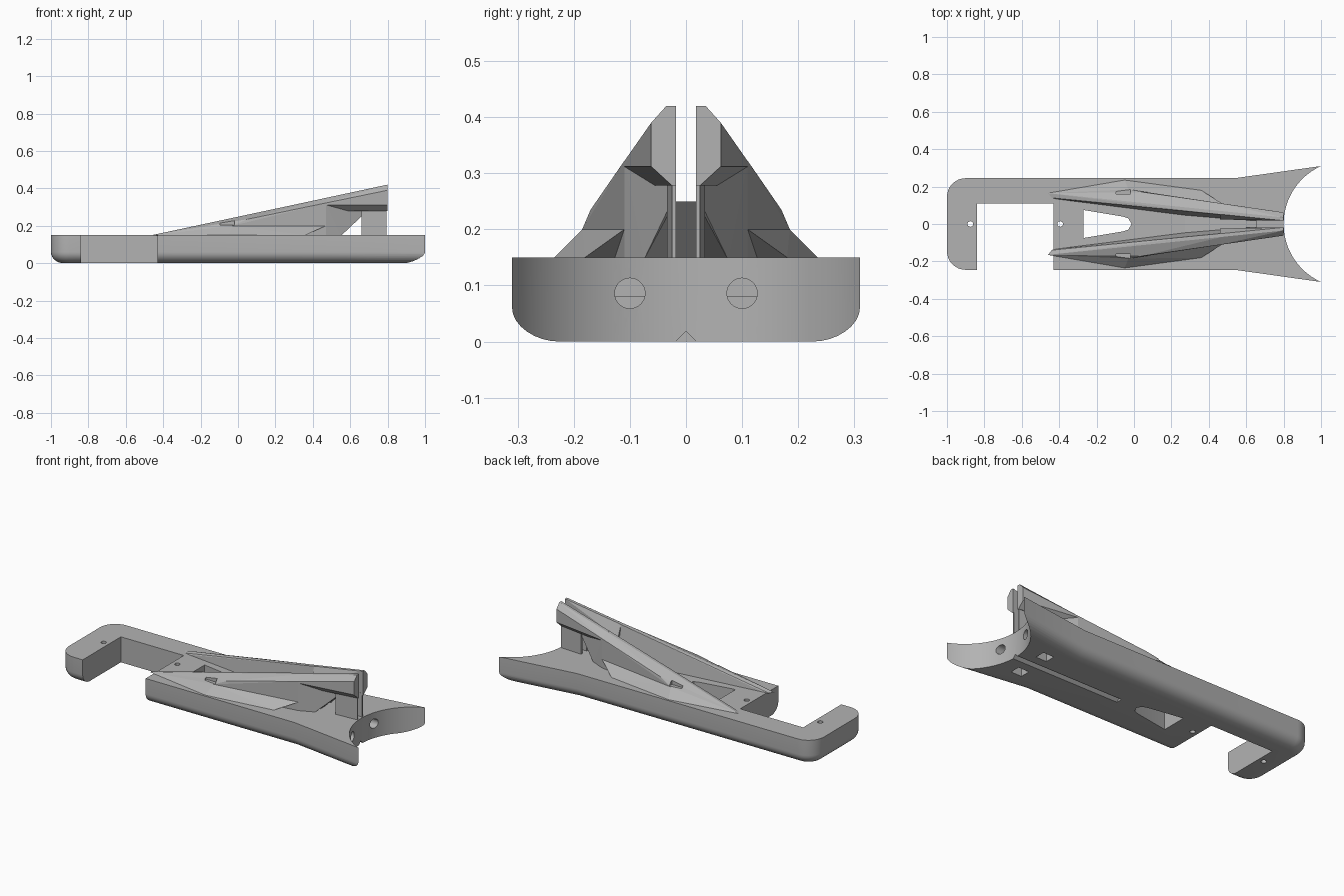
import bpy, bmesh, math
from mathutils import Vector

old = bpy.data.objects.get("Cube")
if old:
    bpy.data.objects.remove(old, do_unlink=True)

grey = bpy.data.materials.new("plain grey")
grey.use_nodes = True
colour = (0.45, 0.45, 0.45, 1)
grey.diffuse_color = colour
grey.node_tree.nodes["Principled BSDF"].inputs["Base Color"].default_value = colour

TOP = 0.15  # top of the base plate


def add_object(name, bm):
    bmesh.ops.recalc_face_normals(bm, faces=bm.faces)
    mesh = bpy.data.meshes.new(name)
    bm.to_mesh(mesh)
    bm.free()
    mesh.materials.append(grey)
    ob = bpy.data.objects.new(name, mesh)
    bpy.context.collection.objects.link(ob)
    return ob


def hull(name, points, side=1):
    bm = bmesh.new()
    for x, y, z in points:
        bm.verts.new((x, y * side, z))
    out = bmesh.ops.convex_hull(bm, input=bm.verts)
    loose = {v for v in out["geom_interior"] + out["geom_unused"]
             if isinstance(v, bmesh.types.BMVert)}
    bmesh.ops.delete(bm, geom=list(loose), context="VERTS")
    bmesh.ops.dissolve_limit(bm, angle_limit=0.01, verts=bm.verts, edges=bm.edges)
    return add_object(name, bm)


def loft(name, rings):
    bm = bmesh.new()
    loops = [[bm.verts.new(p) for p in ring] for ring in rings]
    for a, b in zip(loops, loops[1:]):
        for i in range(len(a)):
            j = (i + 1) % len(a)
            bm.faces.new((a[i], a[j], b[j], b[i]))
    bm.faces.new(loops[0])
    bm.faces.new(loops[-1])
    return add_object(name, bm)


def prism(name, outline, z0, z1):
    return loft(name, [[(x, y, z) for x, y in outline] for z in (z0, z1)])


def box(name, x0, x1, y0, y1, z0, z1):
    return prism(name, [(x0, y0), (x1, y0), (x1, y1), (x0, y1)], z0, z1)


def circle(cx, cy, r, n):
    return [(cx + r * math.cos(math.tau * i / n), cy + r * math.sin(math.tau * i / n))
            for i in range(n)]


def carve(ob, cutters):
    bpy.context.view_layer.objects.active = ob
    for c in cutters:
        c.hide_render = True
        mod = ob.modifiers.new("cut", "BOOLEAN")
        mod.operation = "DIFFERENCE"
        mod.solver = "EXACT"
        mod.object = c
        bpy.ops.object.modifier_apply(modifier=mod.name)
        bpy.data.objects.remove(c, do_unlink=True)


# Base plate: rounded rear end, flared nose end, rounded lower edge
def base_outline(d):
    half = [(1.05, 0.317 - d), (0.54, 0.245 - d)]
    for i in range(9):
        a = math.radians(90 + 90 * i / 8)
        half.append((-0.9 + (0.1 - d) * math.cos(a), 0.145 + (0.1 - d) * math.sin(a)))
    return half + [(x, -y) for x, y in reversed(half)]


rings = []
for i in range(9):
    a = math.radians(90 * i / 8)
    d, z = 0.068 * (1 - math.sin(a)), 0.06 * (1 - math.cos(a))
    rings.append([(x, y, z) for x, y in base_outline(d)])
rings.append([(x, y, TOP) for x, y in base_outline(0)])
base = loft("base_plate", rings)

# Cut-outs in the base: side notch, concave end, window, screw holes, groove
cutters = [
    box("notch_cutter", -0.84, -0.43, -0.4, 0.11, -0.1, 0.3),
    prism("end_cutter", circle(1.14, 0, 0.34, 128), -0.1, 0.3),
    prism("window_cutter", [(-0.27, -0.075), (-0.06, -0.04), (-0.03, -0.03), (-0.013, 0),
                            (-0.03, 0.03), (-0.06, 0.04), (-0.27, 0.075)], -0.1, 0.3),
    loft("groove_cutter", [[(x, -0.02, -0.002), (x, 0, 0.018), (x, 0.02, -0.002)]
                           for x in (0.1, 0.9)]),
]
for x in (-0.875, -0.395):
    cutters.append(prism("screw_cutter", circle(x, 0, 0.015, 16), -0.1, 0.3))
for s in (-1, 1):
    ring = circle(0.1 * s, 0.086, 0.027, 32)
    cutters.append(loft("socket_cutter", [[(x, y, z) for y, z in ring] for x in (0.7, 0.95)]))
    cutters.append(box("pocket_cutter", 0.65, 0.72, 0.1 * s - 0.03, 0.1 * s + 0.03, -0.05, 0.08))
carve(base, cutters)

# Two mirrored leaning fins
for s, label in ((1, "left"), (-1, "right")):
    low = TOP - 0.004
    body = hull(label + "_fin_body", [
        (-0.46, 0.165, TOP), (-0.44, 0.14, TOP), (-0.43, 0.135, low), (0.44, 0.025, low),
        (0.47, 0.11, low), (0.55, 0.075, low), (0.66, 0.025, 0.25), (0.66, 0.019, 0.25),
        (0.66, 0.025, 0.28), (0.66, 0.019, 0.28), (0.47, 0.11, 0.322), (0.47, 0.05, 0.349),
        (0.47, 0.069, 0.349), (0.05, 0.17, 0.235), (-0.03, 0.185, 0.2), (-0.03, 0.185, low)], s)
    carve(body, [box("slot_cutter", -0.095, -0.02, *sorted((0.16 * s, 0.2 * s)), 0.203, 0.24)])

    hull(label + "_fin_nose", [
        (0.8, 0.018, 0.42), (0.8, 0.035, 0.42), (0.8, 0.062, 0.39), (0.8, 0.062, 0.312),
        (0.8, 0.025, 0.278), (0.8, 0.018, 0.278), (0.46, 0.052, 0.347), (0.46, 0.07, 0.347),
        (0.46, 0.111, 0.32), (0.47, 0.11, 0.312), (0.47, 0.073, 0.278), (0.46, 0.024, 0.278)], s)

    hull(label + "_skirt", [
        (-0.46, 0.165, TOP), (-0.05, 0.235, TOP), (0.36, 0.18, TOP), (0.47, 0.11, 0.2),
        (-0.03, 0.185, 0.2), (0.36, 0.125, TOP), (-0.3, 0.15, TOP)], s)

    hull(label + "_post", [(x, y, z) for z in (low, 0.29) for x, y in
                           ((0.66, 0.018), (0.795, 0.018), (0.795, 0.025), (0.66, 0.034))], s)

# Ramp joining the fins, with a sloping overhang
hull("bridge_ramp", [(x, y * s, z) for s in (-1, 1) for x, y, z in
                     ((0.26, 0.048, TOP - 0.004), (0.55, 0.024, TOP - 0.004),
                      (0.655, 0.02, 0.25), (0.6, 0.02, 0.25))])

# Smooth the rounded base, keep its edges sharp
bpy.ops.object.select_all(action="DESELECT")
base.select_set(True)
bpy.context.view_layer.objects.active = base
bpy.ops.object.shade_smooth_by_angle(angle=math.radians(25))
